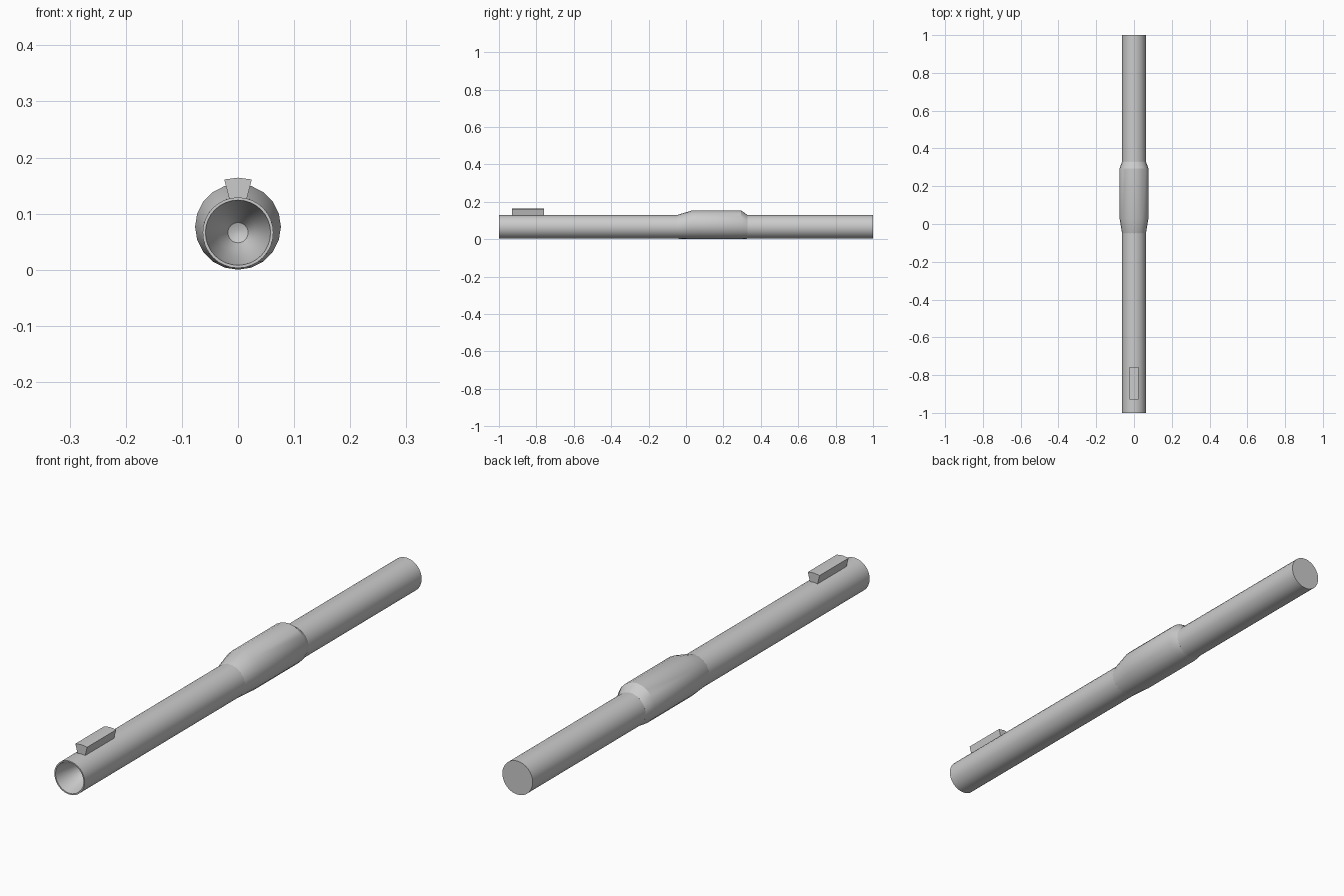
import bpy, bmesh
from math import sin, cos, tau, radians

if "Cube" in bpy.data.objects:
    bpy.data.objects.remove(bpy.data.objects["Cube"])

CZ = 0.066   # height of the tube axis


def finish(name, bm, smooth=True):
    bmesh.ops.remove_doubles(bm, verts=bm.verts, dist=1e-5)
    bmesh.ops.recalc_face_normals(bm, faces=bm.faces)
    me = bpy.data.meshes.new(name)
    bm.to_mesh(me)
    bm.free()
    ob = bpy.data.objects.new(name, me)
    bpy.context.collection.objects.link(ob)
    if smooth:
        bpy.ops.object.select_all(action='DESELECT')
        ob.select_set(True)
        bpy.context.view_layer.objects.active = ob
        bpy.ops.object.shade_smooth_by_angle(angle=radians(30))
    return ob


def loft(name, rings, sides, cap=False):
    """Join circles given as (y, radius, centre height) along the y axis."""
    bm = bmesh.new()
    loops = [[bm.verts.new((r * sin(tau * i / sides), y, z + r * cos(tau * i / sides)))
              for i in range(sides)] for y, r, z in rings]
    for a, b in zip(loops, loops[1:]):
        for i in range(sides):
            j = (i + 1) % sides
            bm.faces.new((a[i], a[j], b[j], b[i]))
    if cap:
        bm.faces.new(loops[0])
        bm.faces.new(loops[-1])
    return finish(name, bm)


# Long tube with a hollow reflector bowl at the front and a flat back end
profile = [(-0.88, 0.006), (-0.885, 0.018), (-0.91, 0.032), (-0.94, 0.043),
           (-0.975, 0.053), (-1.0, 0.058), (-1.0, 0.063), (1.0, 0.063)]
loft("tube_body", [(y, r, CZ) for y, r in profile], 32, cap=True)

# Thicker grip sleeve, offset upward so its underside stays level with the tube
loft("grip_sleeve", [(-0.05, 0.063, CZ), (0.03, 0.0765, 0.0765),
                     (0.295, 0.0765, 0.0765), (0.33, 0.063, CZ)], 20, cap=True)

# Switch block: a radial wedge with a slightly curved top
bm = bmesh.new()
angles = [radians(a) for a in (-14.5, 0, 14.5)]
section = [(0.098 * sin(a), CZ + 0.098 * cos(a)) for a in angles]
section += [(0.058 * sin(a), CZ + 0.058 * cos(a)) for a in reversed(angles)]
face = bm.faces.new([bm.verts.new((x, -0.93, z)) for x, z in section])
ext = bmesh.ops.extrude_face_region(bm, geom=[face], use_keep_orig=True)
bmesh.ops.translate(bm, vec=(0, 0.172, 0),
                    verts=[g for g in ext["geom"] if isinstance(g, bmesh.types.BMVert)])
finish("switch_block", bm)
